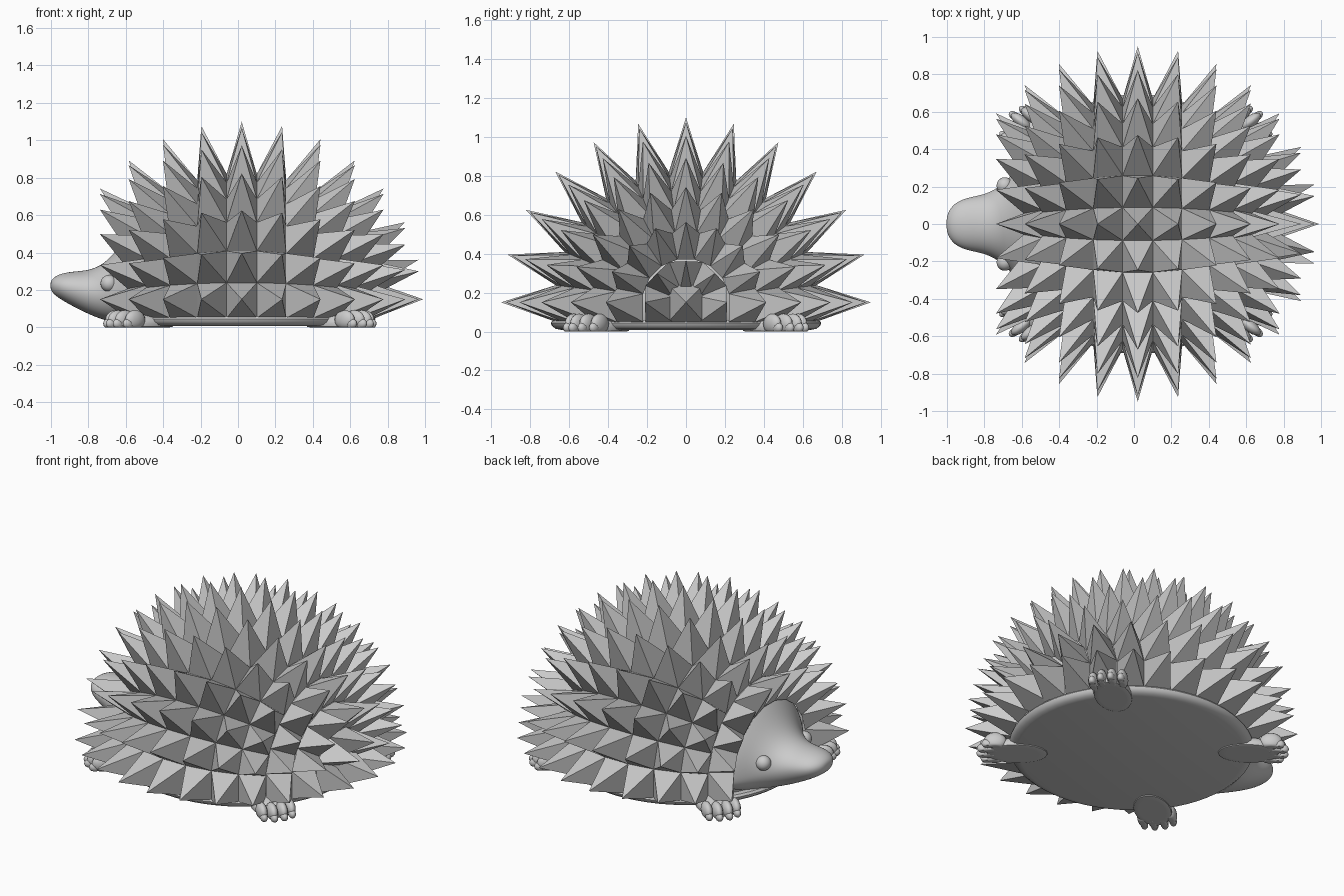
import bpy, bmesh
from math import sin, cos, pi, radians
from mathutils import Vector, Matrix

if "Cube" in bpy.data.objects:
    bpy.data.objects.remove(bpy.data.objects["Cube"])

CX, CZ = 0.02, 0.15           # centre of the dome
STEP = 90 / 7                 # degrees between spike rings


def make(name, bm, smooth=None):
    me = bpy.data.meshes.new(name)
    bm.to_mesh(me)
    bm.free()
    ob = bpy.data.objects.new(name, me)
    bpy.context.collection.objects.link(ob)
    if smooth:
        bpy.ops.object.select_all(action='DESELECT')
        ob.select_set(True)
        bpy.context.view_layer.objects.active = ob
        bpy.ops.object.shade_smooth_by_angle(angle=radians(smooth))
    return ob


def dome(lat, ang, rx=0.72, r=0.68):
    lat, ang = radians(lat), radians(ang)
    return Vector((CX + rx * sin(lat), r * cos(lat) * cos(ang),
                   CZ + r * cos(lat) * sin(ang)))


def pyramid(bm, corners, tip):
    mid = sum(corners, Vector()) / 4
    t = bm.verts.new(tip)
    vs = [bm.verts.new(c) for c in corners]
    for i in range(4):
        f = bm.faces.new((vs[i], vs[(i + 1) % 4], t))
        f.normal_update()
        if f.normal.dot(f.calc_center_median() - mid) < 0:
            f.normal_flip()


def ball(bm, loc, size, turn=0.0, u=20, v=12):
    m = (Matrix.Translation(loc) @ Matrix.Rotation(turn, 4, 'Z')
         @ Matrix.Diagonal((*size, 1)))
    return bmesh.ops.create_uvsphere(bm, u_segments=u, v_segments=v,
                                     radius=1, matrix=m)['verts']


def loft(bm, rings):
    loops = [[bm.verts.new(p) for p in ring] for ring in rings]
    n = len(loops[0])
    for a, b in zip(loops, loops[1:]):
        for i in range(n):
            bm.faces.new((a[i], a[(i + 1) % n], b[(i + 1) % n], b[i]))
    bm.faces.new(loops[0])
    bm.faces.new(loops[-1])
    bmesh.ops.recalc_face_normals(bm, faces=bm.faces)


# Spikes: rings of four-sided pyramids around the long axis
bm = bmesh.new()
counts = {4: 11, 5: 9, 6: 5}
for k in range(-4, 7):
    lat = k * STEP
    n = counts.get(abs(k), 13)
    da = 180 / (n - 1)
    for i in range(n):
        a = i * da
        corners = [dome(lat + s * STEP / 2, a + t * da / 2)
                   for s, t in ((-1, -1), (1, -1), (1, 1), (-1, 1))]
        low = (0, 1) if i == 0 else (2, 3) if i == n - 1 else ()
        for j in low:
            corners[j].z = 0.05
        pyramid(bm, corners, dome(lat, a, 0.97, 0.95))
# single spike at the rear end
pyramid(bm, [Vector((0.73, y, z)) for y, z in
             ((-0.09, 0.05), (0.09, 0.05), (0.09, 0.24), (-0.09, 0.24))],
        Vector((0.99, 0, CZ)))
make("spikes", bm)

# Rounded core under the spikes
bm = bmesh.new()
for v in ball(bm, (CX, 0, CZ), (0.68, 0.655, 0.655), u=40, v=24):
    v.co.z = max(v.co.z, 0.03)
make("body_core", bm, 30)

# Flat oval base with a rounded rim
bm = bmesh.new()
loft(bm, [[(CX + (r + 0.02) * cos(t * pi / 32), r * sin(t * pi / 32), z)
           for t in range(64)]
          for r, z in ((0.64, 0.008), (0.67, 0.014), (0.69, 0.03),
                       (0.695, 0.045), (0.685, 0.058))])
make("base", bm, 40)

# Head: x, half width, bottom, widest height, top
sections = [(-0.50, 0.43, 0.015, 0.15, 0.60), (-0.58, 0.365, 0.015, 0.15, 0.51),
            (-0.64, 0.28, 0.02, 0.16, 0.425), (-0.71, 0.205, 0.035, 0.175, 0.345),
            (-0.79, 0.16, 0.065, 0.19, 0.305), (-0.88, 0.145, 0.11, 0.21, 0.30),
            (-0.95, 0.12, 0.15, 0.22, 0.288), (-0.99, 0.075, 0.18, 0.225, 0.265),
            (-1.003, 0.03, 0.205, 0.226, 0.242)]
bm = bmesh.new()
rings = []
for x, w, zb, zc, zt in sections:
    ring = []
    for t in range(24):
        c, s = cos(t * pi / 12), sin(t * pi / 12)
        e = 0.8 if s < -1e-6 else 1
        y = w * abs(c) ** e * (1 if c > 0 else -1)
        ring.append((x, y, zc + s * ((zt - zc) if s > 0 else (zc - zb))))
    rings.append(ring)
loft(bm, rings)
head = make("head", bm, 60)
head.modifiers.new("smooth", 'SUBSURF').levels = 2
head.modifiers["smooth"].render_levels = 2

# Eyes
for side, sy in (("left", -1), ("right", 1)):
    bm = bmesh.new()
    ball(bm, (-0.69, sy * 0.205, 0.235), (0.045, 0.045, 0.045))
    make("eye_" + side, bm, 60)

# Feet: a low paw and four toes, turned outward
for end, sx in (("front", -1), ("rear", 1)):
    for side, sy in (("left", -1), ("right", 1)):
        bm = bmesh.new()
        turn = radians(38)
        d = Vector((cos(turn) * sx, sin(turn) * sy, 0))
        p = Vector((-d.y, d.x, 0))
        rot = turn * sx * sy
        c = Vector((0.01 + sx * 0.51, sy * 0.43, 0.02))
        verts = list(ball(bm, c, (0.18, 0.11, 0.065), rot))
        for off, reach in ((-0.085, 0.13), (-0.03, 0.155),
                           (0.03, 0.155), (0.085, 0.13)):
            loc = c + d * reach + p * off
            loc.z = 0.04
            verts += ball(bm, loc, (0.065, 0.031, 0.052), rot, 14, 10)
            # toe tip
            verts += ball(bm, loc + d * 0.045 - Vector((0, 0, 0.02)),
                          (0.035, 0.022, 0.028), rot, 12, 8)
        for v in verts:
            v.co.z = max(v.co.z, 0.0)
        make(f"{end}_foot_{side}", bm, 60)
